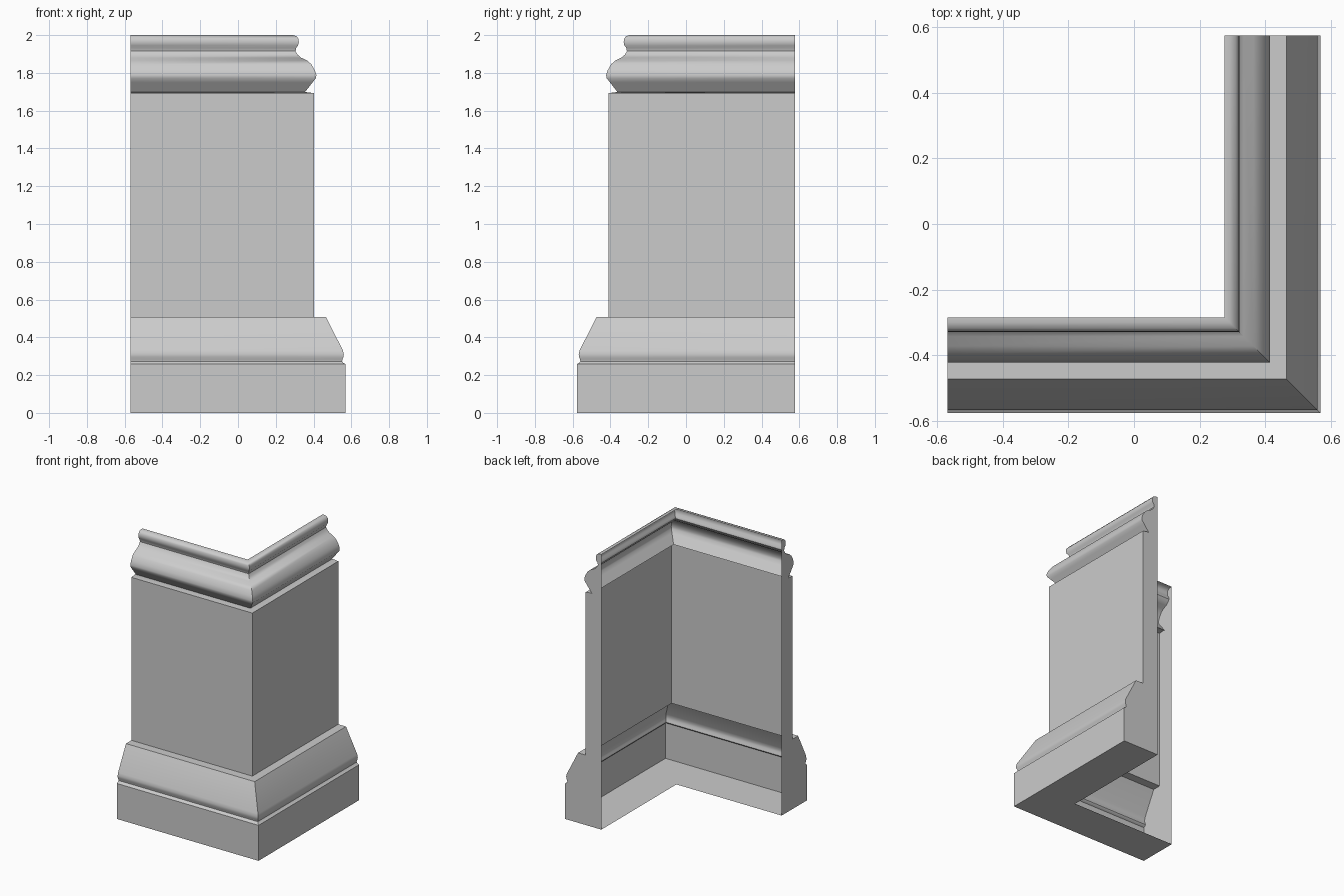
import bpy, bmesh, math

if "Cube" in bpy.data.objects:
    bpy.data.objects.remove(bpy.data.objects["Cube"])

INNER = 0.277            # plane of the open back
END_X, END_Y = -0.57, 0.576
Y_SHIFT = 0.008          # front leg sits slightly further out

# Profiles: (distance outward, height), listed from bottom to top
base = [(INNER, 0), (0.569, 0), (0.569, 0.258), (0.557, 0.265), (0.551, 0.273),
        (0.553, 0.284), (0.559, 0.296), (0.560, 0.312), (0.555, 0.332),
        (0.465, 0.508), (0.403, 0.508)]
shaft = [(0.403, 0.508), (0.403, 1.693)]
crown = [(0.403, 1.693), (0.36, 1.698), (0.352, 1.695), (0.395, 1.750), (0.412, 1.772),
         (0.415, 1.788), (0.406, 1.815), (0.388, 1.846), (0.365, 1.866),
         (0.335, 1.880), (0.315, 1.897), (0.305, 1.915), (0.308, 1.932),
         (0.318, 1.945), (0.322, 1.962), (0.320, 1.981), (0.310, 1.994),
         (0.293, 2.0), (INNER, 2.0)]


def sweep(name, profile):
    """Mitred sweep round the corner: closed ends, open back."""
    bm = bmesh.new()
    stations = [lambda d: (END_X, -d - Y_SHIFT),
                lambda d: (d, -d - Y_SHIFT),
                lambda d: (d, END_Y)]
    rows = [[bm.verts.new((*at(d), z)) for d, z in profile] for at in stations]
    for a, b in zip(rows, rows[1:]):
        for i in range(len(profile) - 1):
            bm.faces.new((a[i], b[i], b[i + 1], a[i + 1]))
    # End caps reach back to the inner plane
    for row, at, flip in ((rows[0], stations[0], False), (rows[2], stations[2], True)):
        loop = list(row)
        if profile[-1][0] > INNER:
            loop.append(bm.verts.new((*at(INNER), profile[-1][1])))
        if profile[0][0] > INNER:
            loop.append(bm.verts.new((*at(INNER), profile[0][1])))
        # start cap faces -x, finish cap faces +y
        face = bm.faces.new(loop)
        face.normal_update()
        if (face.normal.y < 0) if flip else (face.normal.x > 0):
            face.normal_flip()
    mesh = bpy.data.meshes.new(name)
    bm.to_mesh(mesh)
    bm.free()
    obj = bpy.data.objects.new(name, mesh)
    bpy.context.collection.objects.link(obj)
    bpy.ops.object.select_all(action='DESELECT')
    obj.select_set(True)
    bpy.context.view_layer.objects.active = obj
    bpy.ops.object.shade_smooth_by_angle(angle=math.radians(35))
    return obj


sweep("base_moulding", base)
sweep("corner_shaft", shaft)
sweep("crown_moulding", crown)
